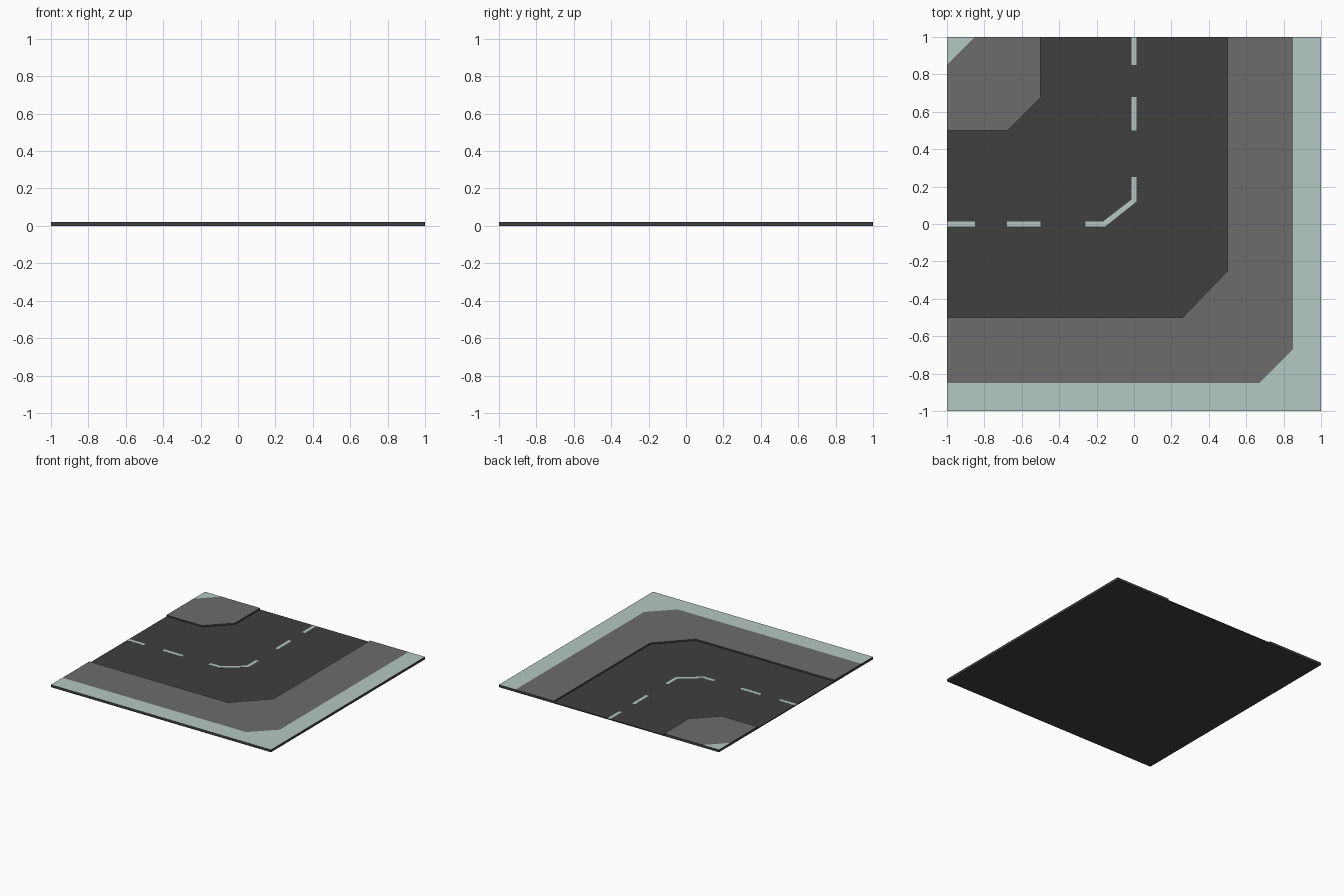
import bpy, bmesh

if "Cube" in bpy.data.objects:
    bpy.data.objects.remove(bpy.data.objects["Cube"])

ROAD_Z, TOP_Z = 0.008, 0.02


def material(name, rgb):
    m = bpy.data.materials.new(name)
    m.diffuse_color = (*rgb, 1)
    m.use_nodes = True
    m.node_tree.nodes["Principled BSDF"].inputs["Base Color"].default_value = m.diffuse_color
    return m


DARK = material("asphalt", (0.05, 0.05, 0.05))
GREY = material("paving", (0.15, 0.15, 0.15))
PALE = material("pale_green", (0.46, 0.58, 0.55))
MATS = [DARK, GREY, PALE]


def slab(name, regions, z0, z1, side=0):
    """Extrude adjoining outlines upward; tops take their own colour, walls take side."""
    bm = bmesh.new()
    for outline, mat in regions:
        f = bm.faces.new([bm.verts.new((x, y, z0)) for x, y in outline])
        f.material_index = mat
    bmesh.ops.remove_doubles(bm, verts=bm.verts[:], dist=1e-4)
    bottoms = bm.faces[:]
    ext = bmesh.ops.extrude_face_region(bm, geom=bottoms, use_keep_orig=True)
    top = [v for v in ext["geom"] if isinstance(v, bmesh.types.BMVert)]
    bmesh.ops.translate(bm, verts=top, vec=(0, 0, z1 - z0))
    bmesh.ops.recalc_face_normals(bm, faces=bm.faces[:])
    bm.normal_update()
    for f in bm.faces:
        if f.normal.z < 0.5:
            f.material_index = side
    me = bpy.data.meshes.new(name)
    bm.to_mesh(me)
    bm.free()
    for m in MATS:
        me.materials.append(m)
    ob = bpy.data.objects.new(name, me)
    bpy.context.collection.objects.link(ob)
    return ob


# Shared boundary lines of the bend
outer_kerb = [(-1, -.5), (.26, -.5), (.5, -.25), (.5, 1)]
outer_verge = [(-1, -.85), (.67, -.85), (.85, -.67), (.85, 1)]
inner_kerb = [(-1, .5), (-.675, .5), (-.5, .675), (-.5, 1)]
inner_verge = [(-1, .85), (-.85, 1)]

# Road bed
slab("road", [(outer_kerb + inner_kerb[::-1], 0)], 0, ROAD_Z)

# Raised pavements with pale verges
slab("outer_pavement", [
    (outer_verge + outer_kerb[::-1], 1),
    ([(-1, -1), (1, -1), (1, 1)] + outer_verge[::-1], 2)], 0, TOP_Z)
slab("inner_pavement", [
    (inner_kerb + inner_verge[::-1], 1),
    (inner_verge + [(-1, 1)], 2)], 0, TOP_Z)

# Straight centre-line dashes on both arms
W = 0.014
for i, (a, b) in enumerate([(.85, 1), (.5, .68)]):
    for arm in ("north", "west"):
        pts = [(-W, a), (W, a), (W, b), (-W, b)]
        if arm == "west":
            pts = [(-y, x) for x, y in pts]
        slab(f"dash_{arm}_{i}", [(pts, 2)], ROAD_Z, ROAD_Z + .0008, 2)

# Bent dash in the corner
slab("dash_corner", [([(-.26, -W), (-.155, -W), (W, .12), (W, .25),
                       (-W, .25), (-W, .13), (-.165, W), (-.26, W)], 2)],
     ROAD_Z, ROAD_Z + .0008, 2)
